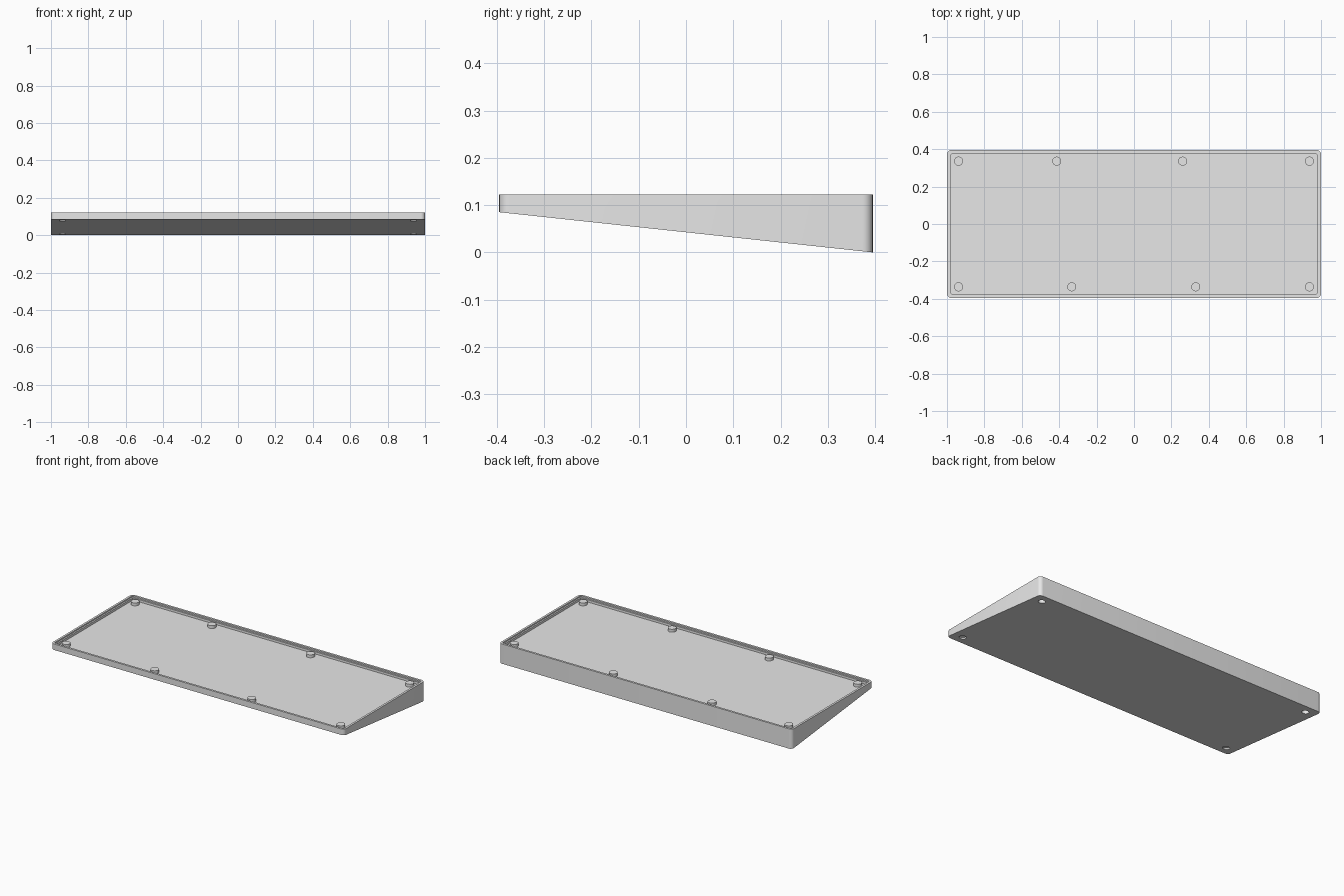
import bpy, bmesh, math

if "Cube" in bpy.data.objects:
    bpy.data.objects.remove(bpy.data.objects["Cube"], do_unlink=True)

HX, HY = 1.0, 0.395          # half width and half depth
TOP, FLOOR = 0.122, 0.1      # rim height and tray floor height
FRONT_LIFT = 0.085           # underside height at the front edge

grey = bpy.data.materials.new("plain_grey")
grey.use_nodes = True
grey.diffuse_color = (0.8, 0.8, 0.8, 1)
grey.node_tree.nodes["Principled BSDF"].inputs["Base Color"].default_value = (0.8, 0.8, 0.8, 1)


def underside(y):
    return FRONT_LIFT * (HY - y) / (2 * HY)


def finish(name, bm):
    bmesh.ops.recalc_face_normals(bm, faces=bm.faces)
    mesh = bpy.data.meshes.new(name)
    bm.to_mesh(mesh)
    bm.free()
    mesh.materials.append(grey)
    obj = bpy.data.objects.new(name, mesh)
    bpy.context.collection.objects.link(obj)
    return obj


def smooth(obj):
    bpy.ops.object.select_all(action="DESELECT")
    obj.select_set(True)
    bpy.context.view_layer.objects.active = obj
    bpy.ops.object.shade_smooth_by_angle(angle=math.radians(35))


def rounded_ring(bm, inset, radius, height, steps=6):
    """Rounded rectangle of vertices; height is a function of y."""
    ring = []
    for quarter, (sx, sy) in enumerate([(1, 1), (-1, 1), (-1, -1), (1, -1)]):
        for i in range(steps + 1):
            a = (quarter + i / steps) * math.pi / 2
            x = sx * (HX - inset - radius) + radius * math.cos(a)
            y = sy * (HY - inset - radius) + radius * math.sin(a)
            ring.append(bm.verts.new((x, y, height(y))))
    return ring


def cylinder(name, x, y, radius, z0, z1):
    bm = bmesh.new()
    bmesh.ops.create_cone(bm, cap_ends=True, segments=32, radius1=radius,
                          radius2=radius, depth=z1 - z0)
    bmesh.ops.translate(bm, verts=bm.verts, vec=(x, y, (z0 + z1) / 2))
    return finish(name, bm)


# Wedge-shaped tray: underside, outer wall, rim, stepped lip, floor
bm = bmesh.new()
rings = [
    rounded_ring(bm, 0, 0.022, underside),
    rounded_ring(bm, 0, 0.022, lambda y: TOP),
    rounded_ring(bm, 0.013, 0.010, lambda y: TOP),
    rounded_ring(bm, 0.013, 0.010, lambda y: TOP - 0.008),
    rounded_ring(bm, 0.022, 0.003, lambda y: TOP - 0.008),
    rounded_ring(bm, 0.022, 0.003, lambda y: FLOOR),
]
for low, high in zip(rings, rings[1:]):
    n = len(low)
    for i in range(n):
        j = (i + 1) % n
        bm.faces.new((low[i], low[j], high[j], high[i]))
bm.faces.new(rings[0])
bm.faces.new(rings[-1])
tray = finish("tray", bm)

# Blind screw holes in the four corners of the underside
for sx in (-1, 1):
    for sy in (-1, 1):
        cutter = cylinder("hole_cutter", sx * 0.938, sy * 0.336, 0.02, -0.05, 0.088)
        cutter.hide_render = True
        cutter.hide_viewport = True
        cut = tray.modifiers.new("screw_hole", "BOOLEAN")
        cut.operation = "DIFFERENCE"
        cut.solver = "EXACT"
        cut.object = cutter
bpy.context.view_layer.update()
cut_mesh = bpy.data.meshes.new_from_object(
    tray.evaluated_get(bpy.context.evaluated_depsgraph_get()))
tray.modifiers.clear()
tray.data = cut_mesh
for obj in [o for o in bpy.data.objects if o.name.startswith("hole_cutter")]:
    bpy.data.objects.remove(obj, do_unlink=True)
smooth(tray)

# Round standoffs along the back and front of the floor
for row, y, xs in (("back", 0.336, (-0.938, -0.413, 0.26, 0.938)),
                   ("front", -0.336, (-0.938, -0.333, 0.33, 0.938))):
    for i, x in enumerate(xs):
        smooth(cylinder(f"{row}_standoff_{i + 1}", x, y, 0.024, FLOOR - 0.002, TOP - 0.004))
